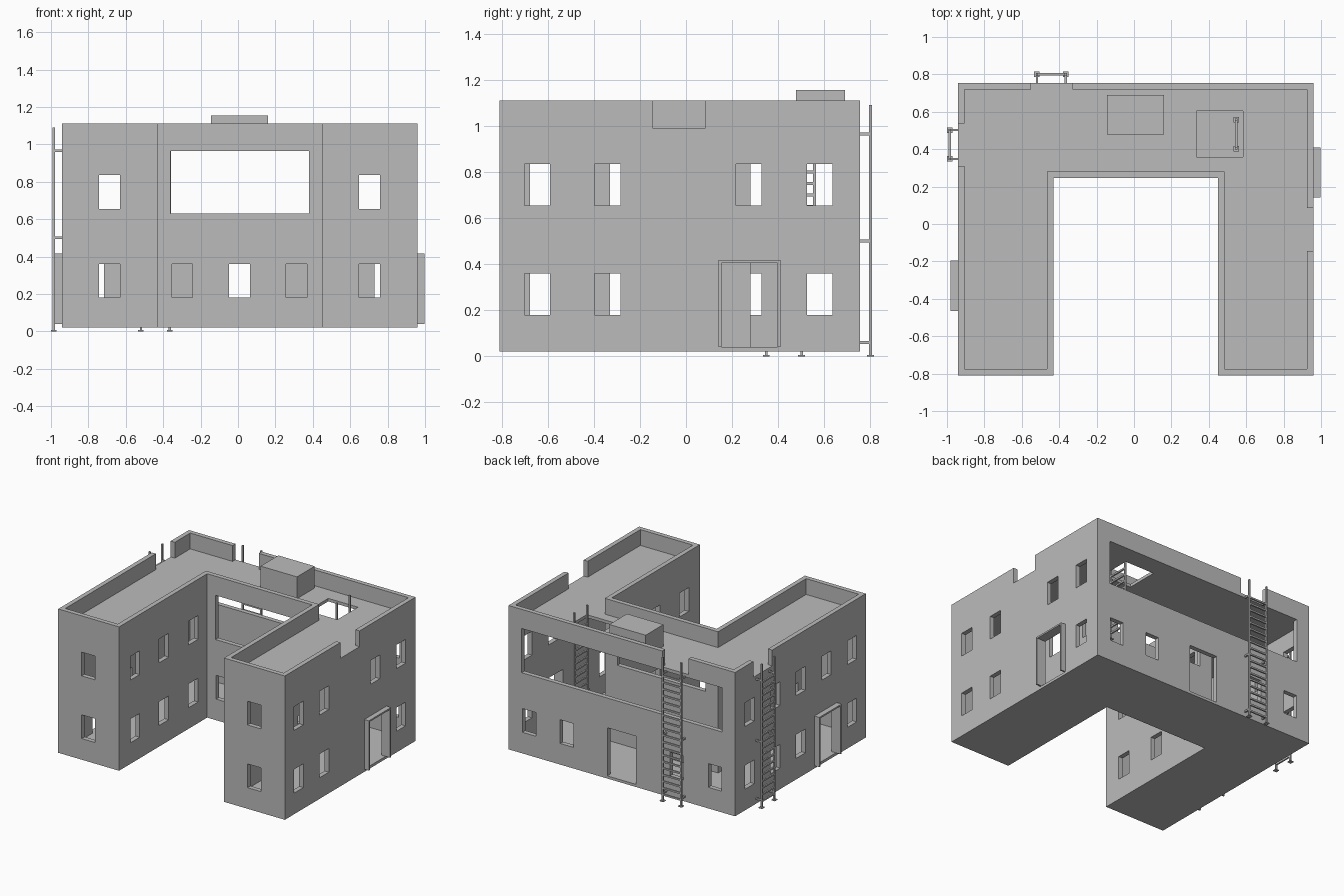
import bpy
import bmesh
from mathutils import Matrix, Vector

cube = bpy.data.objects.get("Cube")
if cube:
    bpy.data.objects.remove(cube, do_unlink=True)

GREY = (0.5, 0.5, 0.5, 1.0)
grey = bpy.data.materials.new("concrete_grey")
grey.use_nodes = True
grey.diffuse_color = GREY
grey.node_tree.nodes["Principled BSDF"].inputs["Base Color"].default_value = GREY

# Main dimensions of the U-shaped building
X0, X1, Y0, Y1 = -0.94, 0.96, -0.81, 0.755
CX0, CX1, CY = -0.43, 0.45, 0.245
WALL, FLOOR, CEILING, ROOF, TOP = 0.035, 0.04, 0.967, 0.99, 1.11


def make(name, bm):
    bmesh.ops.recalc_face_normals(bm, faces=bm.faces)
    mesh = bpy.data.meshes.new(name)
    bm.to_mesh(mesh)
    bm.free()
    mesh.materials.append(grey)
    obj = bpy.data.objects.new(name, mesh)
    bpy.context.collection.objects.link(obj)
    return obj


def box(bm, x0, x1, y0, y1, z0, z1):
    centre = Vector((x0 + x1, y0 + y1, z0 + z1)) / 2
    size = Matrix.Diagonal((x1 - x0, y1 - y0, z1 - z0, 1))
    bmesh.ops.create_cube(bm, size=1, matrix=Matrix.Translation(centre) @ size)


def u_prism(name, t, z0, z1):
    """U-shaped block, inset by t from the outer faces."""
    pts = [(X0 + t, Y0 + t), (CX0 - t, Y0 + t), (CX0 - t, CY + t), (CX1 + t, CY + t),
           (CX1 + t, Y0 + t), (X1 - t, Y0 + t), (X1 - t, Y1 - t), (X0 + t, Y1 - t)]
    bm = bmesh.new()
    face = bm.faces.new([bm.verts.new((x, y, z0)) for x, y in pts])
    up = bmesh.ops.extrude_face_region(bm, geom=[face])["geom"]
    bmesh.ops.translate(bm, vec=(0, 0, z1 - z0),
                        verts=[v for v in up if isinstance(v, bmesh.types.BMVert)])
    return make(name, bm)


# Openings, collected as boxes that pass through one wall each
holes = bmesh.new()
LOW, HIGH = (0.18, 0.36), (0.655, 0.835)
PAD, HALF = 0.02, 0.056


def hole_x(wall, y, half, z):
    """Opening in a wall that faces sideways; wall is its lower x."""
    box(holes, wall - PAD, wall + WALL + PAD, y - half, y + half, *z)


def hole_y(wall, x, half, z):
    """Opening in a wall that faces front or back; wall is its lower y."""
    box(holes, x - half, x + half, wall - PAD, wall + WALL + PAD, *z)


LEFT_DOOR, RIGHT_DOOR, DOOR_HALF, DOOR_Z = 0.275, -0.33, 0.122, (FLOOR, 0.405)

# Outer side windows, doors and parapet gaps
for y in (-0.645, -0.34, 0.272, 0.58):
    hole_x(X1 - WALL, y, HALF, HIGH)
    if y != 0.272:
        hole_x(X1 - WALL, y, HALF, LOW)
for y in (-0.645, -0.34, -0.03, 0.272, 0.58):
    hole_x(X0, y, HALF, HIGH)
    if y != -0.34:
        hole_x(X0, y, HALF, LOW)
hole_x(X1 - WALL, LEFT_DOOR, DOOR_HALF, DOOR_Z)
hole_x(X0, RIGHT_DOOR, DOOR_HALF, DOOR_Z)
hole_x(X1 - WALL, -0.03, 0.115, (ROOF, TOP + PAD))
hole_x(X0, 0.423, 0.113, (ROOF, TOP + PAD))

# Courtyard side windows
for wall in (CX0 - WALL, CX1):
    for y in (-0.62, -0.273, 0.08):
        for z in (LOW, HIGH):
            hole_x(wall, y, HALF, z)

# Front windows of both wings
for x in (-0.688, 0.703):
    for z in (LOW, HIGH):
        hole_y(Y0, x, HALF, z)

# Courtyard back wall: three windows under a wide opening
for x in (-0.298, 0.007, 0.313):
    hole_y(CY, x, HALF, LOW)
hole_y(CY, 0.01, 0.37, (0.63, 0.965))

# Rear wall: windows, door, wide opening and parapet gap
for x in (-0.772, -0.45, 0.47, 0.787):
    hole_y(Y1 - WALL, x, HALF, LOW)
hole_y(Y1 - WALL, 0.01, 0.12, DOOR_Z)
hole_y(Y1 - WALL, 0.01, 0.84, (0.63, 0.965))
hole_y(Y1 - WALL, -0.44, 0.11, (ROOF, TOP + PAD))

# Roof hatch
box(holes, 0.333, 0.582, 0.358, 0.605, CEILING - 0.02, ROOF + 0.02)

# Building shell, hollowed and pierced
building = u_prism("building", 0, 0.02, TOP)
cutters = [u_prism("rooms_cutter", WALL, FLOOR, CEILING),
           u_prism("roof_cutter", WALL, ROOF, TOP + 0.05),
           make("openings_cutter", holes)]
for cutter in cutters:
    cutter.hide_render = True
    mod = building.modifiers.new(cutter.name, "BOOLEAN")
    mod.operation = "DIFFERENCE"
    mod.solver = "EXACT"
    mod.object = cutter
bpy.context.view_layer.update()
graph = bpy.context.evaluated_depsgraph_get()
mesh = bpy.data.meshes.new_from_object(building.evaluated_get(graph))
building.modifiers.clear()
building.data = mesh
mesh.materials.clear()
mesh.materials.append(grey)
for cutter in cutters:
    bpy.data.objects.remove(cutter, do_unlink=True)

# Rooftop box
bm = bmesh.new()
box(bm, -0.145, 0.16, 0.478, 0.69, ROOF - 0.005, 1.155)
make("rooftop_box", bm)


# Projecting door surrounds
def door_frame(name, x0, x1, y):
    bm = bmesh.new()
    out, inn = 0.134, DOOR_HALF
    for s in (-1, 1):
        a, b = sorted((y + s * out, y + s * inn))
        box(bm, x0, x1, a, b, FLOOR, 0.417)
    box(bm, x0, x1, y - inn, y + inn, DOOR_Z[1], 0.417)
    make(name, bm)


door_frame("left_door_frame", X1 - 0.01, 0.998, LEFT_DOOR)
door_frame("right_door_frame", -0.98, X0 + 0.01, RIGHT_DOOR)


# Ladders: built along x, with brackets reaching toward -y
def ladder(name, place, z0, z1, reach):
    bm = bmesh.new()
    half, r, foot = 0.077, 0.006, 0.015
    for s in (-half, half):
        box(bm, s - r, s + r, -r, r, z0, z1)
        box(bm, s - foot, s + foot, -foot, foot, z0, z0 + 0.006)
        if reach:
            for z in (0.06, 0.5, 0.965):
                box(bm, s - r, s + r, -reach, 0, z - r, z + r)
    z = z0 + 0.05
    while z < 0.97:
        box(bm, -half, half, -r, r, z - r, z + r)
        z += 0.05
    bm.transform(place)
    make(name, bm)


quarter = Matrix.Rotation(1.5707963, 4, "Z")
ladder("rear_ladder", Matrix.Translation((-0.442, 0.8, 0)), 0, 1.09, 0.046)
ladder("side_ladder", Matrix.Translation((-0.985, 0.425, 0)) @ quarter, 0, 1.09, 0)
ladder("hatch_ladder", Matrix.Translation((0.547, 0.48, 0)) @ quarter, 0.45, 1.09, 0)

# Wall brackets of the side ladder
bm = bmesh.new()
for y in (0.348, 0.502):
    for z in (0.06, 0.5, 0.965):
        box(bm, -0.985, X0 + 0.002, y - 0.006, y + 0.006, z - 0.006, z + 0.006)
make("side_ladder_brackets", bm)
